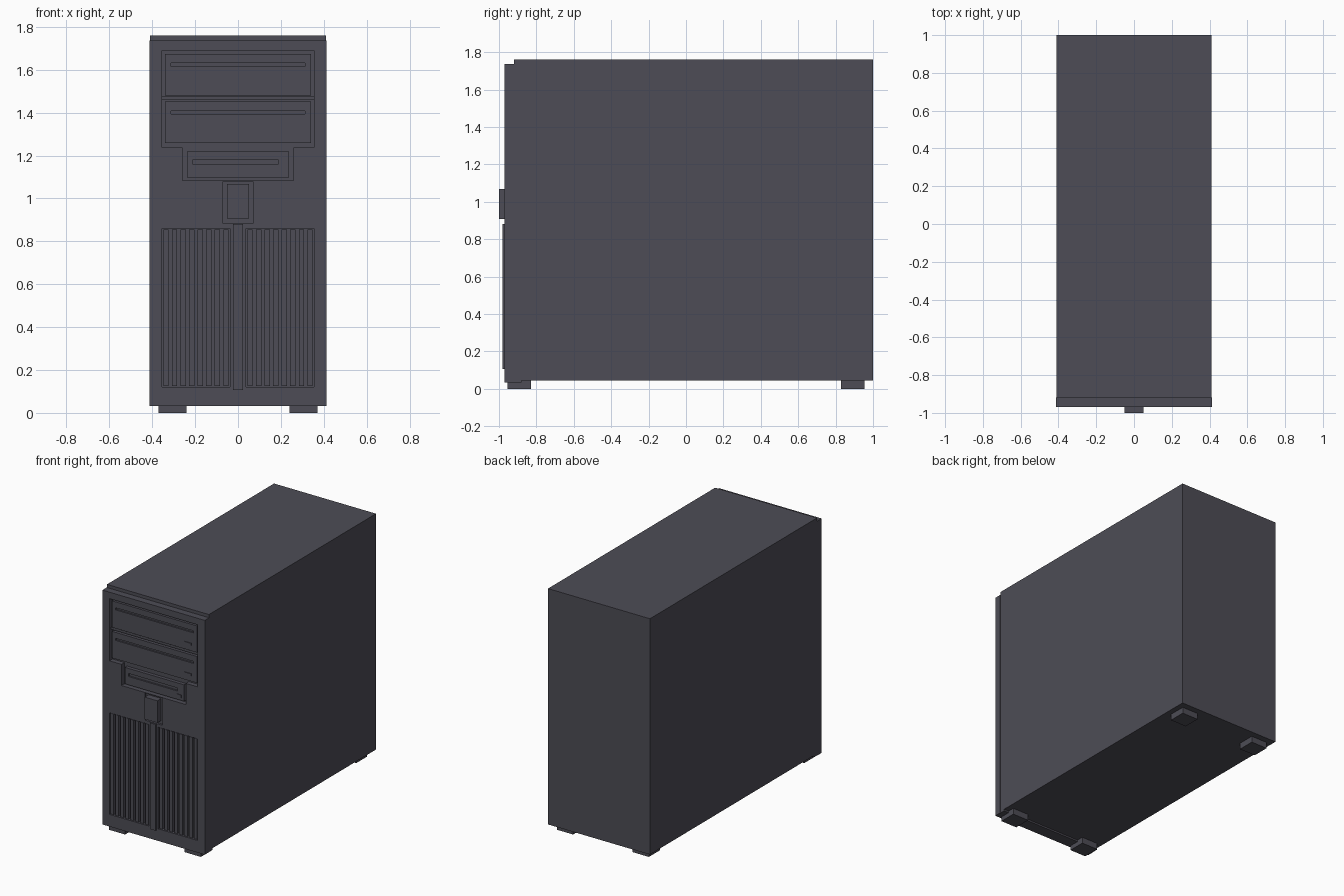
import bpy, bmesh

if "Cube" in bpy.data.objects:
    bpy.data.objects.remove(bpy.data.objects["Cube"])

mat = bpy.data.materials.new("charcoal plastic")
mat.diffuse_color = (0.075, 0.073, 0.092, 1)
mat.use_nodes = True
mat.node_tree.nodes["Principled BSDF"].inputs["Base Color"].default_value = mat.diffuse_color


def box(name, x, y, z):
    """Axis-aligned box from (min, max) pairs."""
    bm = bmesh.new()
    bmesh.ops.create_cube(bm, size=1)
    for v in bm.verts:
        v.co = [r[0] if c < 0 else r[1] for c, r in zip(v.co, (x, y, z))]
    me = bpy.data.meshes.new(name)
    bm.to_mesh(me)
    bm.free()
    me.materials.append(mat)
    ob = bpy.data.objects.new(name, me)
    bpy.context.collection.objects.link(ob)
    return ob


def cut(ob, x, y, z):
    """Cut a box-shaped recess and drop the cutter."""
    tool = box("cutter", x, y, z)
    tool.hide_render = True
    mod = ob.modifiers.new("recess", "BOOLEAN")
    mod.operation, mod.solver, mod.object = "DIFFERENCE", "EXACT", tool
    bpy.context.view_layer.objects.active = ob
    bpy.ops.object.modifier_apply(modifier=mod.name)
    bpy.data.objects.remove(tool)


# main case
box("case_body", (-.41, .41), (-.92, 1), (.045, 1.76))

# front bezel with recesses for bays, button and vents
FRONT = -.97
bezel = box("front_bezel", (-.412, .412), (FRONT, -.919), (.033, 1.737))
deep = (-1.1, -.935)
cut(bezel, (-.355, .355), deep, (1.238, 1.69))
cut(bezel, (-.259, .259), deep, (1.084, 1.25))
cut(bezel, (-.07, .07), (-1.1, -.955), (.883, 1.08))
for s in (-1, 1):
    cut(bezel, sorted((s * .037, s * .355)), deep, (.121, .86))
box("bezel_bottom_lip", (-.41, .41), (-.919, -.88), (.033, .046))


# drives: faceplate with a slot and an eject button
def drive(name, w, z, slot_x, slot_z, btn_x, btn_z):
    plate = box(name, (-w, w), (-.96, -.93), z)
    cut(plate, slot_x, (-1.1, -.948), slot_z)
    box(name + "_eject_button", btn_x, (-.965, -.95), btn_z)


for i, z in enumerate((1.481, 1.259)):
    drive(f"optical_drive_{i + 1}", .341, (z, z + .193), (-.313, .313),
          (z + .135, z + .15), (.243, .297), (z + .038, z + .056))
drive("floppy_drive", .238, (1.098, 1.218), (-.21, .187), (1.159, 1.181),
      (.182, .218), (1.118, 1.139))
box("bay_divider", (-.355, .355), (-.95, -.93), (1.459, 1.475))

# power button and centre bar
box("power_button", (-.051, .051), (-1, -.95), (.907, 1.067))
box("centre_bar", (-.023, .023), (-.98, -.96), (.107, .88))

# vent slats, mirrored left and right
for side, s in (("left", -1), ("right", 1)):
    for i in range(8):
        c = s * (.056 + i * .04)
        box(f"vent_slat_{side}_{i + 1}", (c - .0125, c + .0125), (-.966, -.93), (.125, .856))

# feet
for s in (-1, 1):
    for pos, y in (("front", (-.955, -.83)), ("back", (.83, .955))):
        box(f"{pos}_foot_{'left' if s < 0 else 'right'}",
            sorted((s * .24, s * .37)), y, (0, .05))
